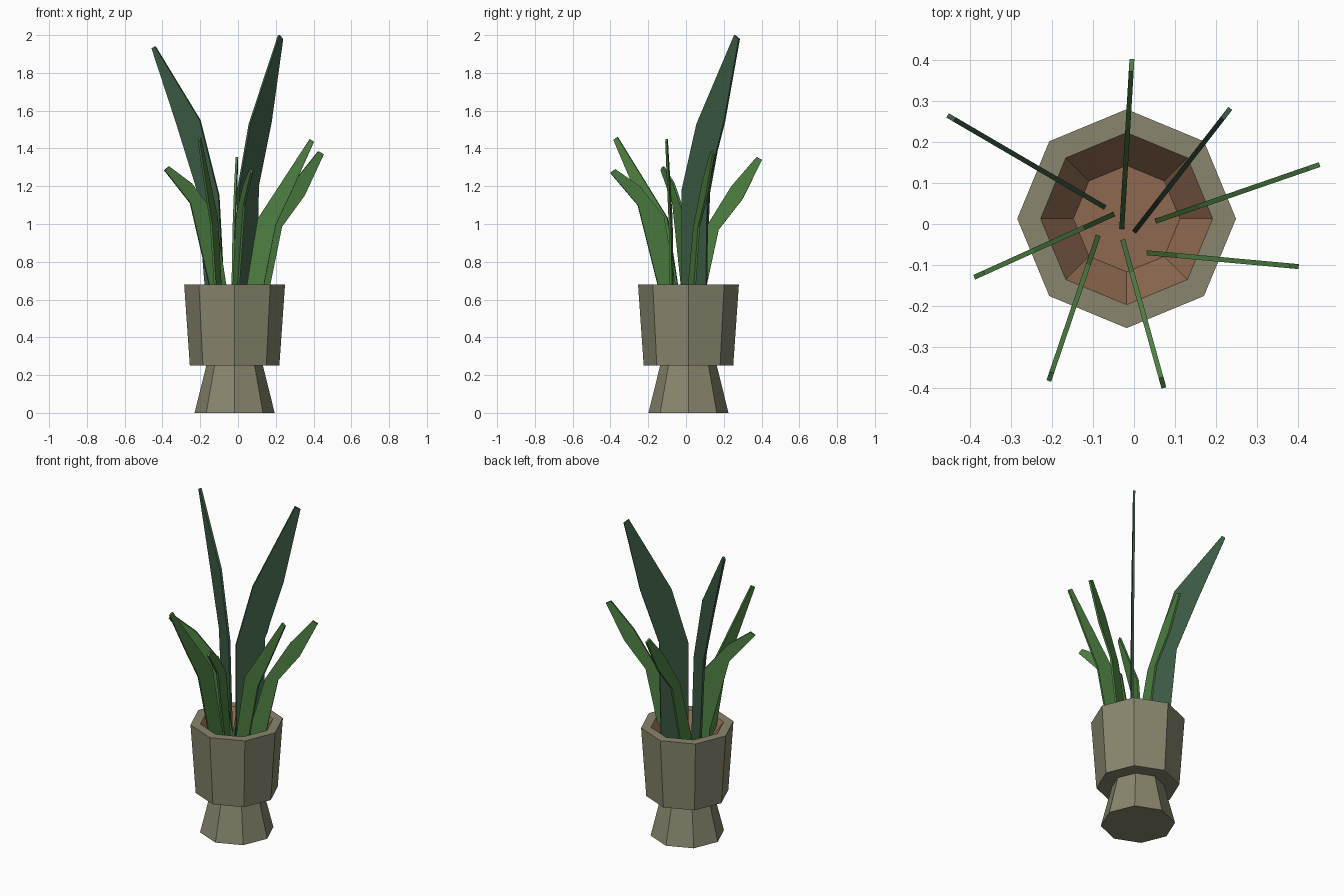
import bpy, bmesh, math
from mathutils import Vector

if "Cube" in bpy.data.objects:
    bpy.data.objects.remove(bpy.data.objects["Cube"])

CX, CY, SIDES = -0.018, 0.013, 8


def material(name, rgb):
    m = bpy.data.materials.new(name)
    m.diffuse_color = (*rgb, 1)
    m.use_nodes = True
    m.node_tree.nodes["Principled BSDF"].inputs["Base Color"].default_value = m.diffuse_color
    return m


STONE = material("olive stone", (0.25, 0.24, 0.155))
SOIL = material("brown soil", (0.27, 0.14, 0.08))
GREEN = material("leaf green", (0.075, 0.215, 0.055))
DARK = material("dark leaf green", (0.045, 0.105, 0.058))


def finish(bm, name, mat):
    me = bpy.data.meshes.new(name)
    bm.to_mesh(me)
    bm.free()
    me.materials.append(mat)
    ob = bpy.data.objects.new(name, me)
    bpy.context.collection.objects.link(ob)
    return ob


def lathe(name, profile, mat, cap_start=False, cap_end=False):
    """Octagonal turned shape from (radius, z) points."""
    bm = bmesh.new()
    rings = []
    for r, z in profile:
        rings.append([bm.verts.new((CX + r * math.cos(k * math.tau / SIDES),
                                    CY + r * math.sin(k * math.tau / SIDES), z))
                      for k in range(SIDES)])
    for a, b in zip(rings, rings[1:]):
        for k in range(SIDES):
            n = (k + 1) % SIDES
            bm.faces.new((a[k], a[n], b[n], b[k]))
    if cap_start:
        bm.faces.new(rings[0][::-1])
    if cap_end:
        bm.faces.new(rings[-1])
    return finish(bm, name, mat)


def leaf(name, base, tip, tip_z, profile, mat, thick=0.012):
    """Flat upright blade; profile is (fraction from base to tip, z)."""
    base, tip = Vector((*base, 0)), Vector((*tip, 0))
    side = (tip - base).normalized().cross(Vector((0, 0, 1))) * thick / 2
    z0 = 0.57
    scale = (tip_z - z0) / (max(z for _, z in profile) - z0)
    bm = bmesh.new()
    loops = []
    for sgn in (1, -1):
        loops.append([bm.verts.new(base.lerp(tip, s) + side * sgn
                                   + Vector((0, 0, z0 + (z - z0) * scale)))
                      for s, z in profile])
    a, b = loops
    bm.faces.new(a)
    bm.faces.new(b[::-1])
    for k in range(len(a)):
        n = (k + 1) % len(a)
        bm.faces.new((a[n], a[k], b[k], b[n]))
    bmesh.ops.recalc_face_normals(bm, faces=bm.faces)
    bmesh.ops.triangulate(bm, faces=[f for f in bm.faces if len(f.verts) > 4])
    return finish(bm, name, mat)


# Planter: flared foot, bowl and flat rim
lathe("planter_pot", [(0.212, 0), (0.15, 0.25), (0.237, 0.25),
                      (0.267, 0.68), (0.21, 0.68)], STONE, cap_start=True)
# Sunken soil
lathe("soil", [(0.21, 0.68), (0.13, 0.58)], SOIL, cap_end=True)

# Blade outlines: up the outer edge, across the tip, down the inner edge
TALL_A = [(0.24, 0.57), (0.28, 0.72), (0.37, 1.17), (0.66, 1.53), (1, 1.93),
          (0.955, 1.94), (0.34, 1.55), (0.08, 1.15), (0, 0.57)]
TALL_B = [(0.42, 0.57), (0.45, 1.2), (0.74, 1.54), (1, 1.98),
          (0.92, 2.0), (0.26, 1.53), (0, 1.18), (0, 0.57)]
BENT = [(0.27, 0.57), (0.31, 0.68), (0.6, 1.11), (1, 1.285),
        (0.93, 1.305), (0.58, 1.215), (0.22, 1.05), (0, 0.57)]
KINKED = [(0.25, 0.57), (0.3, 0.68), (0.45, 0.97), (0.75, 1.13), (1, 1.34),
          (0.93, 1.355), (0.61, 1.2), (0.27, 0.97), (0, 0.57)]
STRAIGHT = [(0.25, 0.57), (0.3, 0.7), (0.46, 1.0), (0.7, 1.19), (1, 1.44),
            (0.94, 1.455), (0.2, 1.03), (0, 0.57)]

# Two tall dark leaves and six shorter green ones
leaf("tall_leaf_left", (-0.07, 0.04), (-0.455, 0.265), 1.94, TALL_A, DARK)
leaf("tall_leaf_back", (0.0, -0.02), (0.235, 0.282), 2.0, TALL_B, DARK)
leaf("leaf_back", (-0.03, -0.015), (-0.005, 0.403), 1.355, KINKED, GREEN)
leaf("leaf_right_back", (0.05, 0.006), (0.453, 0.145), 1.385, KINKED, GREEN)
leaf("leaf_right_front", (0.03, -0.07), (0.402, -0.104), 1.45, STRAIGHT, GREEN)
leaf("leaf_front_right", (-0.028, -0.037), (0.073, -0.4), 1.29, BENT, GREEN)
leaf("leaf_front_left", (-0.087, -0.027), (-0.208, -0.383), 1.46, STRAIGHT, GREEN)
leaf("leaf_left", (-0.047, 0.025), (-0.39, -0.13), 1.305, BENT, GREEN)
